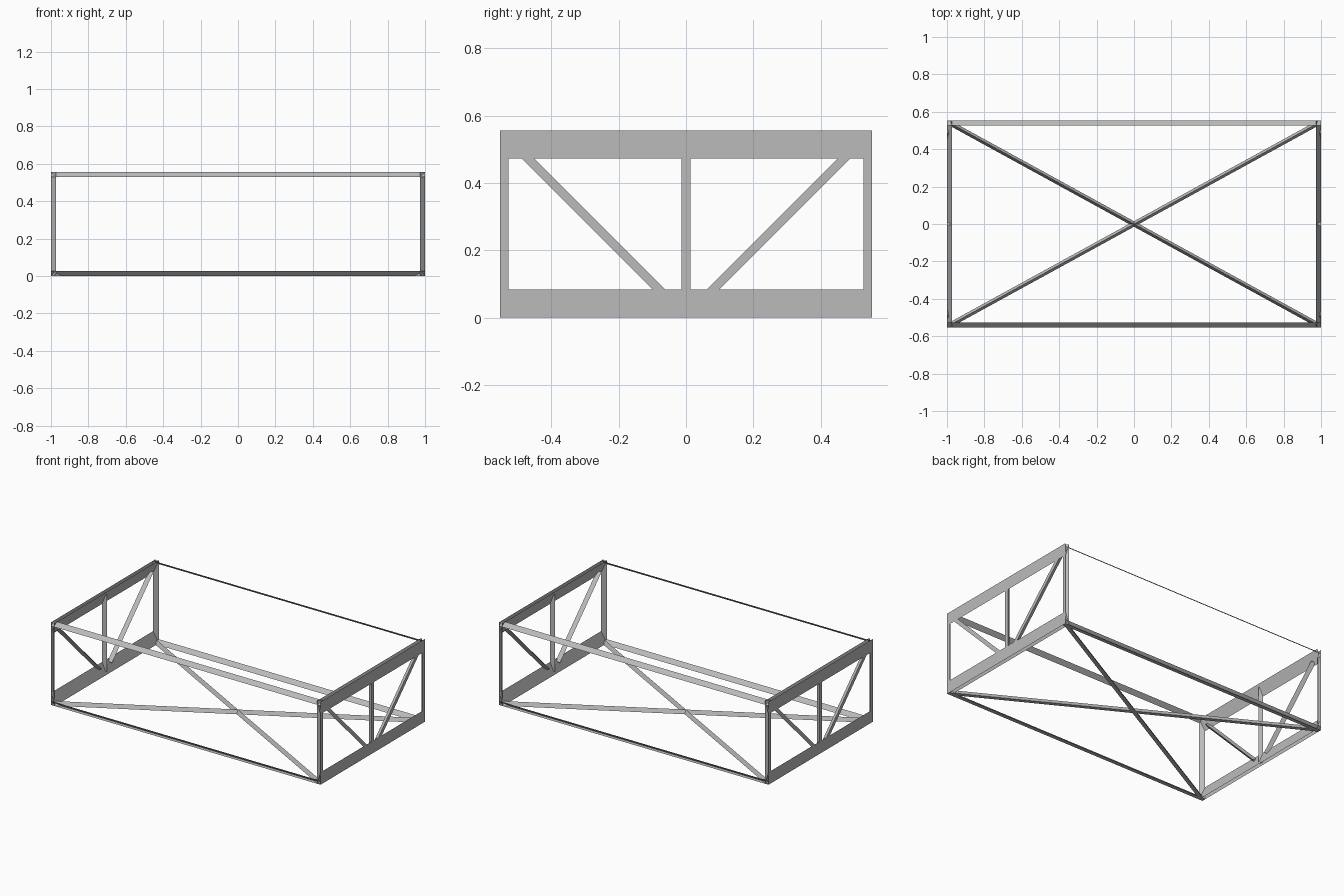
import bpy
import bmesh
from mathutils import Vector

if "Cube" in bpy.data.objects:
    bpy.data.objects.remove(bpy.data.objects["Cube"], do_unlink=True)

L, W, H = 1.0, 0.553, 0.556    # half length, half width, height
T = 0.026                      # bar width and depth
CHORD = 0.083                  # height of the end chords

grey = bpy.data.materials.new("steel_grey")
grey.use_nodes = True
grey.diffuse_color = (0.5, 0.5, 0.5, 1)
grey.node_tree.nodes["Principled BSDF"].inputs["Base Color"].default_value = (0.5, 0.5, 0.5, 1)


def folded_bar(name, start, end, profile, closed=False):
    """Sweep a folded sheet profile (list of offsets) from start to end."""
    bm = bmesh.new()
    rows = [[bm.verts.new(Vector(p) + Vector(o)) for o in profile] for p in (start, end)]
    n = len(profile)
    for i in range(n if closed else n - 1):
        j = (i + 1) % n
        bm.faces.new((rows[0][i], rows[0][j], rows[1][j], rows[1][i]))
    if closed:
        bm.faces.new(rows[0])
        bm.faces.new(rows[1])
    bmesh.ops.recalc_face_normals(bm, faces=bm.faces)
    mesh = bpy.data.meshes.new(name)
    bm.to_mesh(mesh)
    bm.free()
    mesh.materials.append(grey)
    obj = bpy.data.objects.new(name, mesh)
    bpy.context.collection.objects.link(obj)


def ridge_bar(name, start, end, inward):
    """Triangular bar with a flat outer face and a ridge pointing inward."""
    inward = Vector(inward)
    side = (Vector(end) - Vector(start)).normalized().cross(inward) * T / 2
    folded_bar(name, start, end, [side, inward * T, -side], closed=True)


# End trusses
for s, end in ((-1, "right"), (1, "left")):
    x, inner = s * L, -s * T
    # Chords: upright plate plus a sloping inner plate, open outward
    folded_bar(end + "_top_chord", (x, -W, H), (x, W, H),
               [(0, 0, 0), (0, 0, -CHORD), (inner, 0, 0)])
    folded_bar(end + "_bottom_chord", (x, -W, 0), (x, W, 0),
               [(0, 0, 0), (0, 0, CHORD), (inner, 0, 0)])
    ridge_bar(end + "_centre_post", (x, 0, 0.02), (x, 0, H - 0.02), (-s, 0, 0))
    for t, side in ((-1, "front"), (1, "back")):
        # Corner posts
        folded_bar(f"{end}_{side}_post", (x, t * W, 0), (x, t * W, H),
                   [(0, 0, 0), (0, -t * T, 0), (inner, 0, 0)])
        # Diagonal braces
        ridge_bar(f"{end}_{side}_brace", (x, t * 0.055, 0.058),
                  (x, t * 0.495, 0.498), (-s, 0, 0))

# Long rails
for t, side in ((-1, "front"), (1, "back")):
    y, inner = t * W, -t * T
    folded_bar(side + "_top_rail", (-L, y, H), (L, y, H),
               [(0, 0, -T), (0, inner, 0)])
    folded_bar(side + "_bottom_rail", (-L, y, 0), (L, y, 0),
               [(0, 0, 0), (0, inner, 0), (0, 0, T)])
    # Crossed floor braces
    ridge_bar(side + "_floor_brace", (-L + 0.015, y + inner / 2, 0),
              (L - 0.015, -y - inner / 2, 0), (0, 0, 1))
